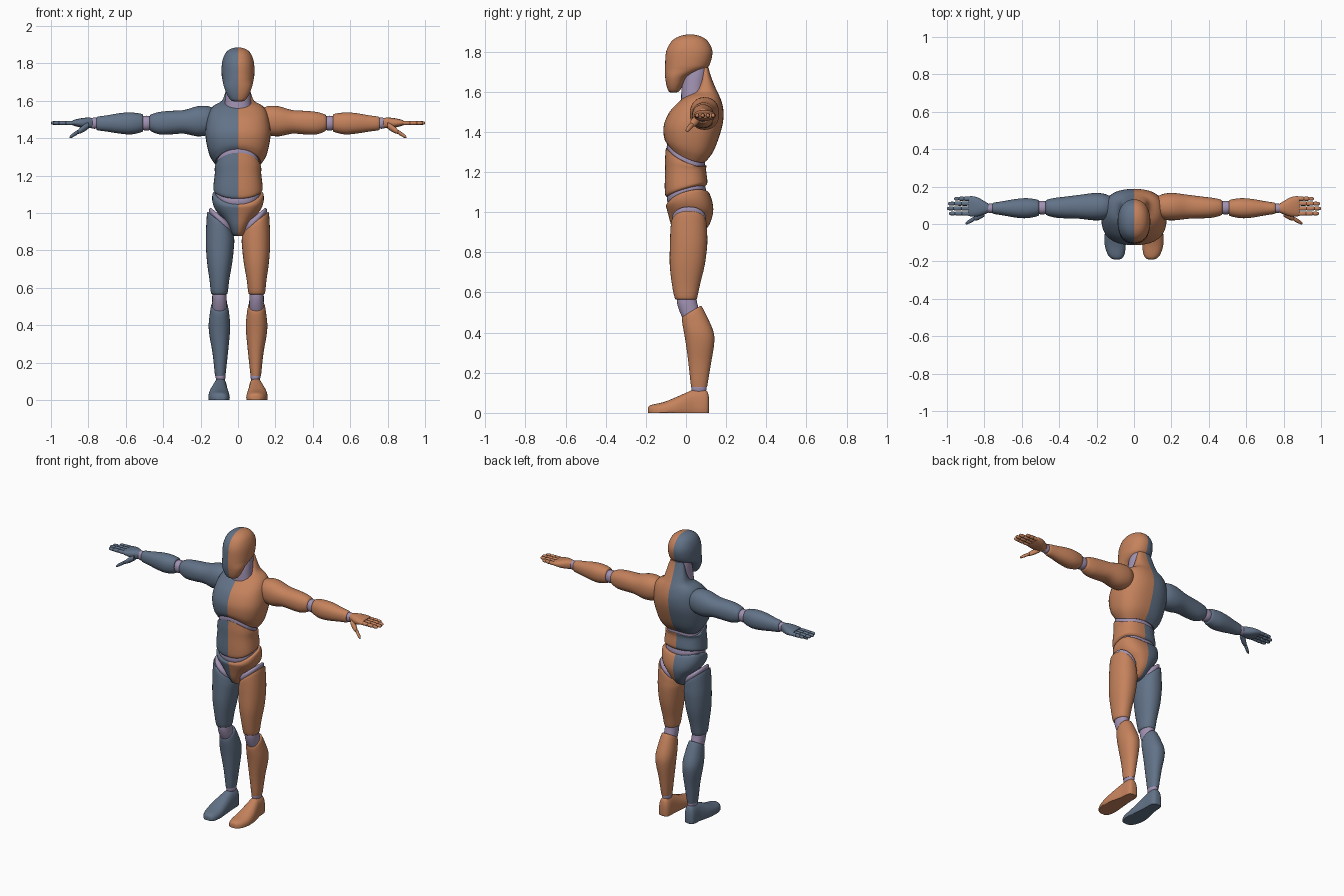
import bpy, bmesh, math


def mat(name, rgb):
    m = bpy.data.materials.new(name)
    m.diffuse_color = (*rgb, 1)
    return m


ORANGE = mat("orange", (0.56, 0.225, 0.108))
SLATE = mat("slate blue", (0.122, 0.170, 0.245))
LAVENDER = mat("lavender joint", (0.36, 0.29, 0.45))


def smooth_rows(rows, sub):
    """Catmull-Rom interpolation between cross-section rows."""
    rows = [tuple(r) + (0,) * (8 - len(r)) for r in rows]
    out = []
    for i in range(len(rows) - 1):
        p0, p1 = rows[max(i - 1, 0)], rows[i]
        p2, p3 = rows[i + 1], rows[min(i + 2, len(rows) - 1)]
        for k in range(sub):
            t = k / sub
            out.append([0.5 * (2 * b + (c - a) * t + (2 * a - 5 * b + 4 * c - d) * t * t
                               + (3 * b - a - 3 * c + d) * t ** 3)
                        for a, b, c, d in zip(p0, p1, p2, p3)])
    out.append(list(rows[-1]))
    return out


def loft(name, axis, rows, mats, side=1, n=32, p=2.2, sub=3):
    """Skin rows (t, a0, a1, b0, b1, tilt_a, tilt_b, arch) along an axis.
    Two materials split the part at x = 0."""
    bm = bmesh.new()

    def place(t, a, b):
        x, y, z = {"z": (a, b, t), "x": (t, a, b), "y": (a, t, b)}[axis]
        return bm.verts.new((x * side, y, max(z, 0)))

    rings, mids = [], []
    for t, a0, a1, b0, b1, ta, tb, arch in smooth_rows(rows, sub):
        ca, cb, ra, rb = (a0 + a1) / 2, (b0 + b1) / 2, (a1 - a0) / 2, (b1 - b0) / 2
        ring = []
        for i in range(n):
            ang = 2 * math.pi * i / n
            c, s = math.cos(ang), math.sin(ang)
            u = math.copysign(abs(c) ** (2 / p), c) if abs(c) > 1e-6 else 0
            v = math.copysign(abs(s) ** (2 / p), s) if abs(s) > 1e-6 else 0
            ring.append(place(t + ta * u * ra + tb * v * rb + arch * u * u,
                              ca + u * ra, cb + v * rb))
        rings.append(ring)
        mids.append((t, ca, cb))
    for r, q in zip(rings, rings[1:]):
        for i in range(n):
            j = (i + 1) % n
            bm.faces.new((r[i], r[j], q[j], q[i]))
    for ring, mid in ((rings[0], mids[0]), (rings[-1], mids[-1])):
        hub = place(*mid)
        for i in range(n):
            bm.faces.new((ring[i], ring[(i + 1) % n], hub))
    bmesh.ops.recalc_face_normals(bm, faces=bm.faces)
    if len(mats) > 1:
        for f in bm.faces:
            f.material_index = int(f.calc_center_median().x < 0)
    me = bpy.data.meshes.new(name)
    bm.to_mesh(me)
    bm.free()
    for m in mats:
        me.materials.append(m)
    ob = bpy.data.objects.new(name, me)
    bpy.context.collection.objects.link(ob)
    bpy.ops.object.select_all(action="DESELECT")
    ob.select_set(True)
    bpy.context.view_layer.objects.active = ob
    bpy.ops.object.shade_smooth_by_angle(angle=math.radians(45))
    return ob


def trunk(name, rows, mats, p=2.5):
    """Symmetric part: rows (z, half_width, y0, y1, tilt, arch)."""
    full = []
    for r in rows:
        z, h, y0, y1, tilt, arch = tuple(r) + (0,) * (6 - len(r))
        full.append((z, -h, h, y0, y1, 0, tilt, arch))
    loft(name, "z", full, mats, p=p, n=40)


BOTH = [ORANGE, SLATE]
JOINT = [LAVENDER]

# head and neck
trunk("head", [(1.597, .022, -.078, -.045), (1.604, .04, -.088, -.032), (1.635, .06, -.098, -.015),
               (1.675, .075, -.104, .012), (1.71, .083, -.105, .09), (1.735, .087, -.104, .118),
               (1.80, .086, -.099, .132), (1.85, .07, -.073, .11), (1.875, .044, -.036, .076),
               (1.885, .012, .005, .035)], BOTH, p=2.2)
trunk("neck", [(1.50, .085, -.03, .09), (1.545, .074, -.025, .09), (1.62, .067, -.022, .1),
               (1.68, .065, -.01, .108), (1.73, .06, .0, .108)], JOINT, p=2.2)

# chest, running up into the back of the neck
trunk("chest", [(1.298, .122, -.095, .1, -.45, -.03), (1.33, .152, -.106, .135, -.25, -.02),
                (1.38, .170, -.112, .162, -.1, 0), (1.44, .174, -.109, .183), (1.50, .165, -.082, .187),
                (1.545, .152, -.04, .179), (1.575, .128, -.005, .168), (1.60, .086, .04, .156),
                (1.645, .068, .065, .136), (1.69, .056, .075, .12), (1.72, .045, .08, .112)], BOTH)
trunk("chest_joint", [(1.255, .108, -.09, .09, -.45, -.03), (1.285, .116, -.096, .095, -.45, -.03),
                      (1.32, .108, -.09, .09, -.45, -.03)], JOINT)

# abdomen and waist
trunk("abdomen", [(1.103, .122, -.095, .097, .28, .015), (1.115, .131, -.104, .105, .26, .012),
                  (1.15, .131, -.106, .106, .1, 0), (1.21, .124, -.104, .1), (1.25, .125, -.104, .102, -.2, -.015),
                  (1.277, .122, -.1, .1, -.45, -.03)], BOTH)
trunk("waist_joint", [(1.05, .11, -.085, .095, .25, .03), (1.085, .121, -.095, .1, .26, .025),
                      (1.12, .11, -.09, .09, .28, .015)], JOINT)

# pelvis
trunk("pelvis", [(.876, .02, -.03, .05), (.89, .034, -.05, .075), (.93, .055, -.072, .112),
                 (.975, .086, -.085, .13), (1.015, .120, -.096, .136), (1.045, .137, -.1, .13, .1, .015),
                 (1.07, .136, -.094, .115, .25, .03), (1.076, .125, -.085, .105, .25, .03)], BOTH)

for side, tag, colour in ((1, "left", ORANGE), (-1, "right", SLATE)):
    skin = [colour]

    def part(name, axis, rows, mats=None, **kw):
        loft(f"{tag}_{name}", axis, rows, mats or skin, side=side, **kw)

    # leg
    part("hip_joint", "z", [(.93, .03, .15, -.06, .09, .8), (.968, .03, .155, -.07, .1, .8),
                            (.985, .04, .145, -.055, .085, .8)], JOINT)
    part("thigh", "z", [(.565, .062, .137, -.048, .05), (.575, .055, .145, -.057, .056),
                        (.64, .047, .152, -.07, .07), (.74, .03, .166, -.081, .094),
                        (.84, .02, .172, -.08, .106), (.90, .022, .17, -.078, .105, .4),
                        (.945, .027, .165, -.074, .102, .8), (.955, .035, .158, -.065, .095, .8)])
    part("knee", "z", [(.45, .065, .135, -.005, .07), (.50, .06, .137, -.03, .068),
                       (.55, .061, .138, -.045, .055), (.59, .065, .135, -.045, .05)], JOINT)
    part("shin", "z", [(.13, .07, .121, .028, .103), (.14, .066, .124, .024, .107),
                       (.25, .054, .136, .012, .125), (.34, .045, .152, .0, .14),
                       (.40, .042, .157, -.01, .138), (.46, .047, .151, -.018, .107, 0, .25),
                       (.50, .054, .144, -.02, .08, 0, .55), (.508, .06, .138, -.014, .072, 0, .6)])
    part("ankle", "z", [(.10, .072, .115, .032, .098), (.125, .067, .12, .026, .102),
                        (.15, .072, .115, .032, .098)], JOINT)
    part("foot", "y", [(-.189, .075, .108, -.01, .024), (-.182, .062, .124, -.02, .035),
                       (-.16, .05, .142, -.025, .043), (-.11, .044, .157, -.03, .054),
                       (-.05, .048, .156, -.04, .078), (.0, .053, .145, -.05, .1),
                       (.04, .056, .135, -.06, .116), (.085, .057, .131, -.06, .119),
                       (.107, .066, .124, -.04, .105), (.115, .08, .11, .01, .07)], p=2.4)

    # arm
    part("upper_arm", "x", [(.13, .035, .15, 1.43, 1.56), (.165, .022, .163, 1.415, 1.572),
                            (.22, .02, .165, 1.41, 1.57), (.29, .028, .156, 1.424, 1.55),
                            (.36, .03, .147, 1.42, 1.546), (.42, .034, .14, 1.42, 1.54),
                            (.462, .045, .131, 1.435, 1.528), (.472, .053, .122, 1.445, 1.518)])
    part("elbow", "x", [(.455, .06, .118, 1.45, 1.513), (.49, .05, .124, 1.44, 1.52),
                        (.525, .06, .118, 1.45, 1.513)], JOINT)
    part("forearm", "x", [(.508, .05, .122, 1.44, 1.522), (.516, .042, .13, 1.432, 1.53),
                          (.57, .031, .138, 1.42, 1.537), (.63, .034, .134, 1.424, 1.534),
                          (.70, .046, .122, 1.435, 1.522), (.75, .054, .114, 1.442, 1.515),
                          (.757, .06, .108, 1.45, 1.508)])
    part("wrist", "x", [(.745, .064, .105, 1.455, 1.505), (.767, .058, .109, 1.45, 1.51),
                        (.79, .064, .105, 1.455, 1.505)], JOINT, n=24)

    # hand
    part("palm", "x", [(.775, .062, .107, 1.455, 1.507), (.80, .052, .122, 1.453, 1.51),
                       (.835, .041, .142, 1.456, 1.507), (.87, .04, .149, 1.464, 1.5),
                       (.884, .044, .146, 1.469, 1.495)], n=24, p=2.5)
    # thumb and fingers, pinched at each knuckle
    thumb = []
    for f, r in ((0, .018), (.3, .019), (.5, .013), (.55, .01), (.6, .012), (.9, .01), (1, .004)):
        x, y, z = .80 + .1 * f, .058 - .055 * f, 1.468 - .063 * f
        thumb.append((x, y - r, y + r, z - r, z + r))
    part("thumb", "x", thumb, n=12, sub=2)
    for k, (y, tip) in enumerate(((.056, .99), (.083, 1.0), (.109, .995), (.135, .962))):
        rows = []
        for f, r in ((0, .011), (.36, .0115), (.4, .008), (.44, .0115), (.68, .0105),
                     (.72, .0075), (.76, .0105), (.94, .009), (1, .003)):
            x = .872 + (tip - .872) * f
            rows.append((x, y - r, y + r, 1.481 - r, 1.481 + r))
        part(f"finger_{k + 1}", "x", rows, n=12, sub=2)
